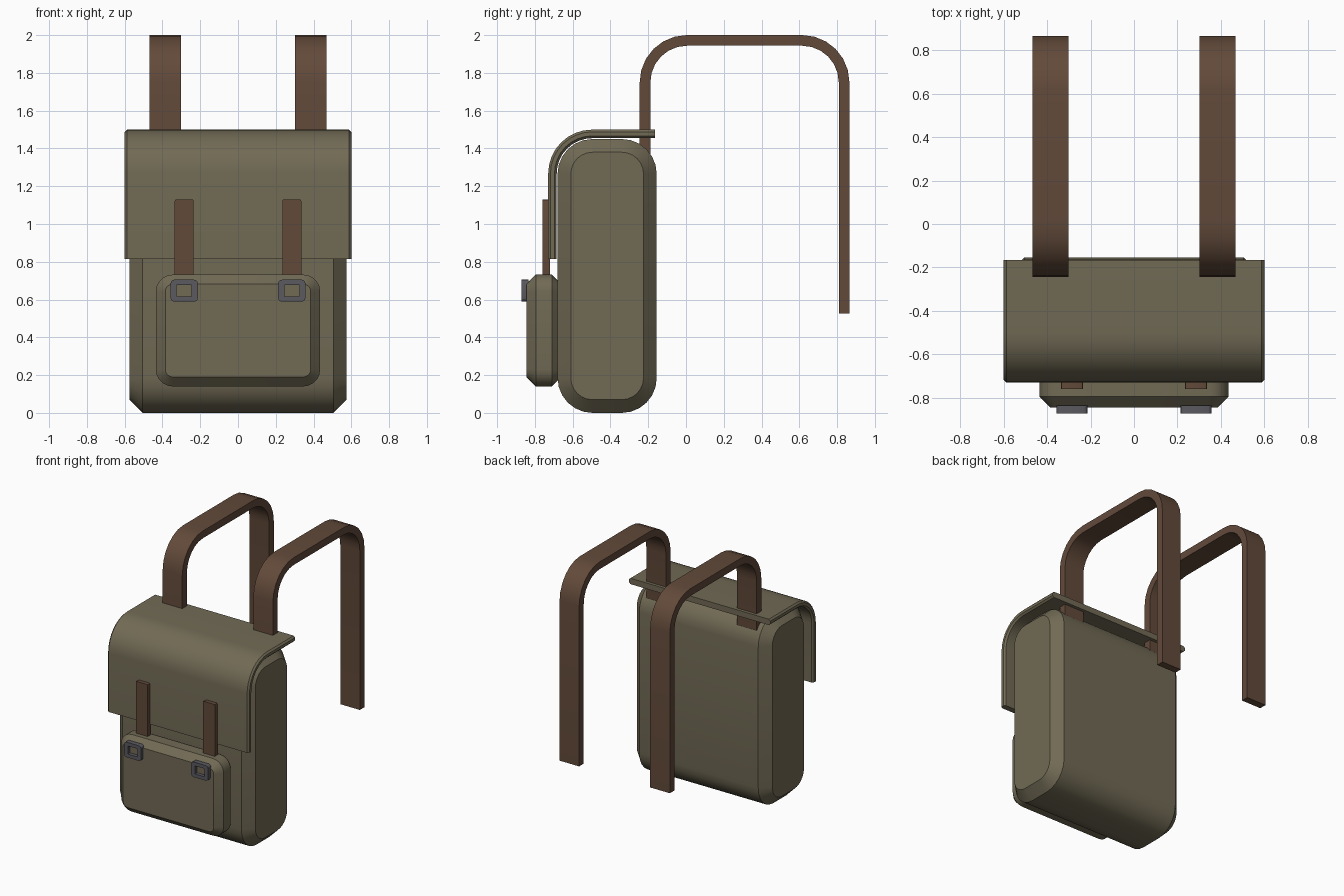
import bpy, bmesh, math
from mathutils import Vector

if "Cube" in bpy.data.objects:
    bpy.data.objects.remove(bpy.data.objects["Cube"])


def material(name, rgb):
    m = bpy.data.materials.new(name)
    m.diffuse_color = (*rgb, 1)
    m.use_nodes = True
    m.node_tree.nodes["Principled BSDF"].inputs["Base Color"].default_value = m.diffuse_color
    return m


CANVAS = material("olive canvas", (0.165, 0.144, 0.090))
LEATHER = material("brown leather", (0.122, 0.068, 0.042))
METAL = material("dark metal", (0.100, 0.100, 0.116))


def finish(name, bm, mat, angle=30):
    bmesh.ops.recalc_face_normals(bm, faces=bm.faces)
    me = bpy.data.meshes.new(name)
    bm.to_mesh(me)
    bm.free()
    ob = bpy.data.objects.new(name, me)
    bpy.context.collection.objects.link(ob)
    me.materials.append(mat)
    bpy.ops.object.select_all(action='DESELECT')
    ob.select_set(True)
    bpy.context.view_layer.objects.active = ob
    bpy.ops.object.shade_smooth_by_angle(angle=math.radians(angle))
    return ob


def rounded_rect(u0, u1, v0, v1, r, seg):
    pts = []
    corners = [(u1 - r, v1 - r), (u0 + r, v1 - r), (u0 + r, v0 + r), (u1 - r, v0 + r)]
    for q, (cu, cv) in enumerate(corners):
        for i in range(seg + 1):
            a = math.pi / 2 * (q + i / seg)
            pts.append((cu + r * math.cos(a), cv + r * math.sin(a)))
    return pts


def loft(bm, rings, caps=True, closed=False):
    """Bridge equal-length rings of 3D points."""
    vs = [[bm.verts.new(p) for p in ring] for ring in rings]
    n = len(vs[0])
    pairs = list(zip(vs, vs[1:])) + ([(vs[-1], vs[0])] if closed else [])
    for a, b in pairs:
        for i in range(n):
            j = (i + 1) % n
            bm.faces.new((a[i], a[j], b[j], b[i]))
    if caps and not closed:
        bm.faces.new(vs[0])
        bm.faces.new(vs[-1])


def band(name, centre, thick, x0, x1, mat, bevel=0.0):
    """Flat strip following a (y, z) centre line, with width along x."""
    pts = [Vector(p) for p in centre]
    rings = []
    for i, p in enumerate(pts):
        d1 = (p - pts[i - 1]).normalized() if i else (pts[1] - p).normalized()
        d2 = (pts[i + 1] - p).normalized() if i < len(pts) - 1 else d1
        t = (d1 + d2).normalized()
        n = Vector((-t.y, t.x)) * thick / 2 / max(t.dot(d1), 0.5)
        a, b = p + n, p - n
        # chamfered cross-section when bevelled
        if bevel:
            e, f = a.lerp(b, bevel / thick), b.lerp(a, bevel / thick)
            rings.append([(x0 + bevel, *a), (x1 - bevel, *a), (x1, *e), (x1, *f),
                          (x1 - bevel, *b), (x0 + bevel, *b), (x0, *f), (x0, *e)])
        else:
            rings.append([(x0, *a), (x1, *a), (x1, *b), (x0, *b)])
    bm = bmesh.new()
    loft(bm, rings)
    return finish(name, bm, mat)


def arc(cy, cz, r, a0, a1, seg):
    return [(cy + r * math.cos(math.radians(a0 + (a1 - a0) * i / seg)),
             cz + r * math.sin(math.radians(a0 + (a1 - a0) * i / seg))) for i in range(seg + 1)]


# main bag body: rounded side profile with chamfered ends
bm = bmesh.new()
rings = []
for x, d in ((-0.575, 0.07), (-0.505, 0), (0.505, 0), (0.575, 0.07)):
    prof = rounded_rect(-0.68 + d, -0.155 - d, d, 1.45 - d, 0.185 - d, 6)
    rings.append([(x, y, z) for y, z in prof])
loft(bm, rings)
finish("bag_body", bm, CANVAS)

# front pocket: chamfered front and back rims
bm = bmesh.new()
rings = []
for y, d in ((-0.845, 0.05), (-0.795, 0), (-0.71, 0), (-0.66, 0.05)):
    prof = rounded_rect(-0.435 + d, 0.435 - d, 0.14 + d, 0.732 - d, 0.09 - d, 5)
    rings.append([(x, y, z) for x, z in prof])
loft(bm, rings)
finish("front_pocket", bm, CANVAS)

# top flap folding over the front
flap_line = [(-0.165, 1.477)] + arc(-0.497, 1.267, 0.21, 90, 180, 8) + [(-0.707, 0.815)]
band("top_flap", flap_line, 0.045, -0.6, 0.6, CANVAS, 0.012)

# shoulder straps, closure straps and buckles on both sides
strap_line = ([(-0.217, 1.32)] + arc(0.005, 1.75, 0.222, 180, 90, 6)
              + arc(0.615, 1.75, 0.222, 90, 0, 6) + [(0.837, 0.525)])
for side, s in (("left", -1), ("right", 1)):
    xa, xb = sorted((s * 0.302, s * 0.468))
    strap = band(side + "_shoulder_strap", strap_line, 0.056, xa, xb, LEATHER)

    bm = bmesh.new()
    prof = rounded_rect(s * 0.285 - 0.05, s * 0.285 + 0.05, 0.62, 1.13, 0.008, 2)
    loft(bm, [[(x, y, z) for x, z in prof] for y in (-0.76, -0.72)])
    finish(side + "_closure_strap", bm, LEATHER)

    bm = bmesh.new()
    rings = []
    for y, w, h, r in ((-0.835, 0.072, 0.058, 0.02), (-0.872, 0.072, 0.058, 0.02),
                       (-0.872, 0.04, 0.031, 0.004), (-0.835, 0.04, 0.031, 0.004)):
        c = s * 0.285
        prof = rounded_rect(c - w, c + w, 0.647 - h, 0.647 + h, r, 3)
        rings.append([(x, y, z) for x, z in prof])
    loft(bm, rings, closed=True)
    finish(side + "_buckle", bm, METAL)
